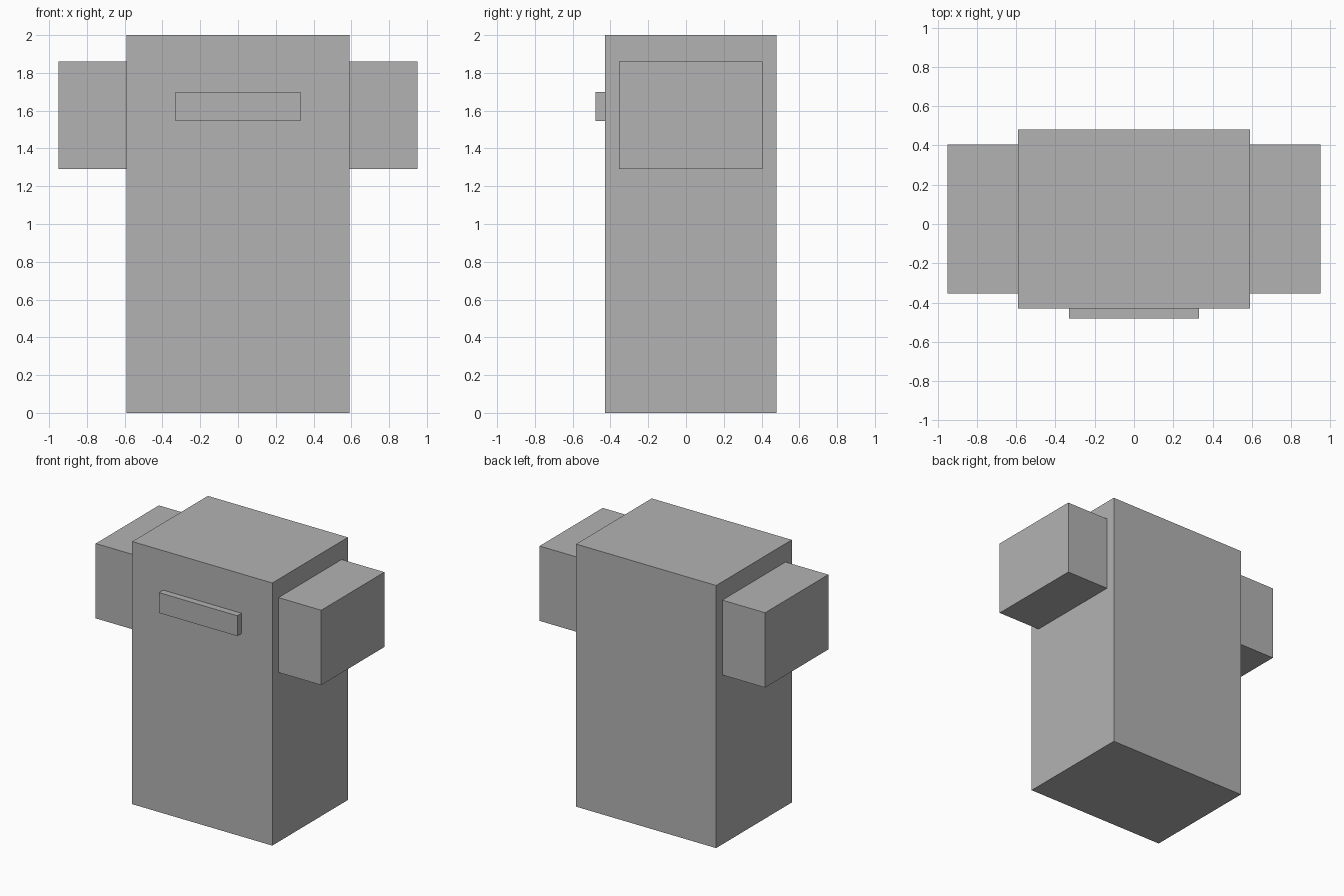
import bpy
import bmesh
from mathutils import Vector

# Remove the default object
cube = bpy.data.objects.get("Cube")
if cube:
    bpy.data.objects.remove(cube, do_unlink=True)

# Single plain grey material
GREY = (0.45, 0.45, 0.45, 1.0)
grey = bpy.data.materials.new("plain_grey")
grey.use_nodes = True
grey.diffuse_color = GREY
grey.node_tree.nodes["Principled BSDF"].inputs["Base Color"].default_value = GREY


def add_box(name, low, high):
    """Flat-shaded box between two opposite corners."""
    low, high = Vector(low), Vector(high)
    centre, size = (low + high) / 2, high - low
    bm = bmesh.new()
    bmesh.ops.create_cube(bm, size=1)
    bmesh.ops.scale(bm, vec=size, verts=bm.verts)
    mesh = bpy.data.meshes.new(name)
    bm.to_mesh(mesh)
    bm.free()
    mesh.materials.append(grey)
    box = bpy.data.objects.new(name, mesh)
    box.location = centre
    bpy.context.collection.objects.link(box)
    return box


# Main body block
add_box("body", (-0.59, -0.43, 0), (0.59, 0.48, 2))

# Raised bar on the front
add_box("front_bar", (-0.33, -0.48, 1.545), (0.33, -0.43, 1.7))

# Matching side blocks
for name, side in (("left_side_block", 1), ("right_side_block", -1)):
    inner, outer = sorted((side * 0.59, side * 0.95))
    add_box(name, (inner, -0.355, 1.29), (outer, 0.405, 1.86))
